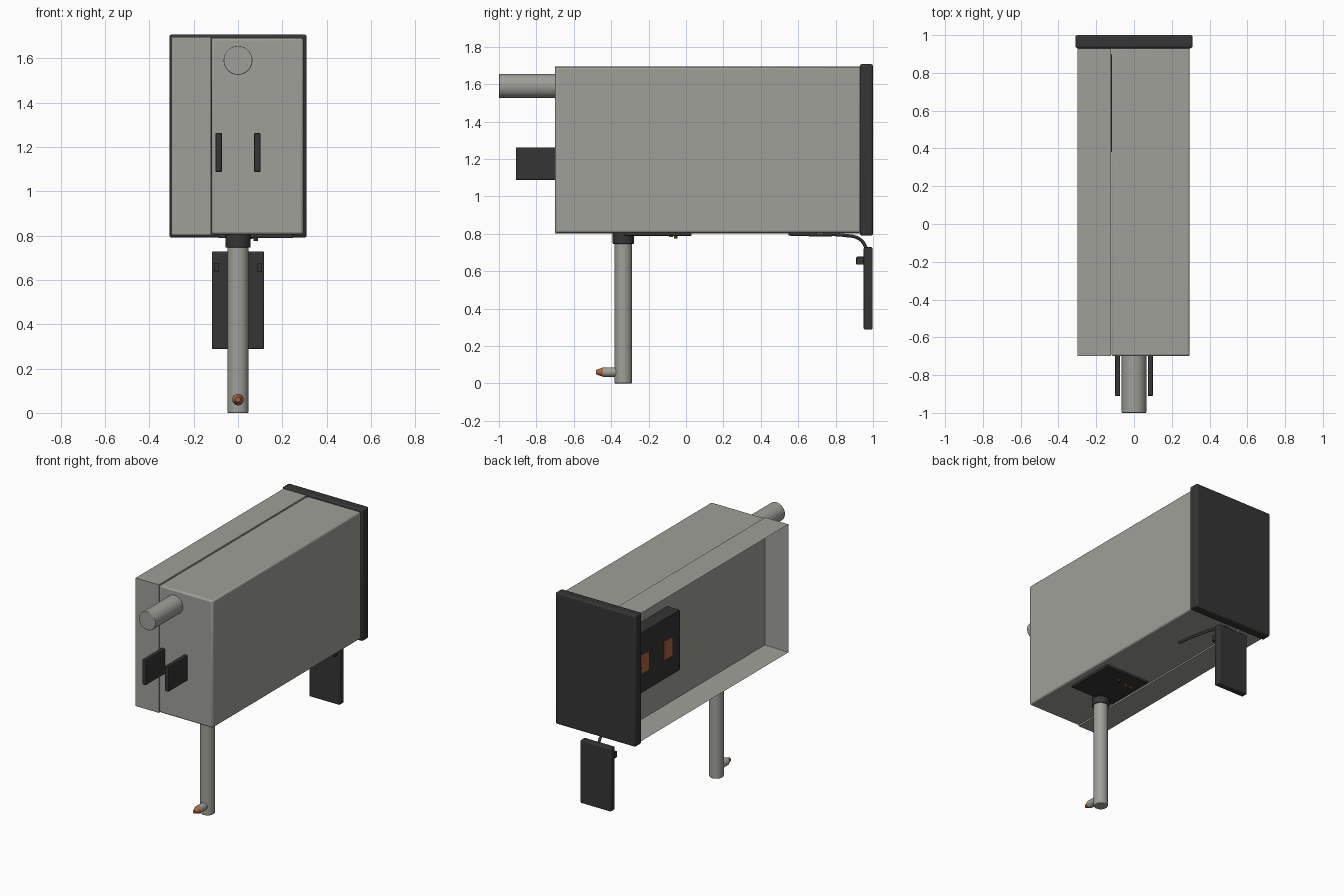
import bpy, bmesh, math
from mathutils import Vector

if "Cube" in bpy.data.objects:
    bpy.data.objects.remove(bpy.data.objects["Cube"], do_unlink=True)


def material(name, rgb):
    m = bpy.data.materials.new(name)
    m.use_nodes = True
    m.diffuse_color = (*rgb, 1)
    m.node_tree.nodes["Principled BSDF"].inputs["Base Color"].default_value = (*rgb, 1)
    return m


GREY = material("warm_grey", (0.35, 0.35, 0.32))
DARK = material("charcoal", (0.035, 0.035, 0.036))
COPPER = material("copper", (0.42, 0.13, 0.06))


def smooth(ob):
    bpy.ops.object.select_all(action='DESELECT')
    ob.select_set(True)
    bpy.context.view_layer.objects.active = ob
    bpy.ops.object.shade_smooth_by_angle(angle=math.radians(35))


def finish(name, bm, mat, bevel=0):
    bmesh.ops.recalc_face_normals(bm, faces=bm.faces)
    me = bpy.data.meshes.new(name)
    bm.to_mesh(me)
    bm.free()
    ob = bpy.data.objects.new(name, me)
    bpy.context.collection.objects.link(ob)
    me.materials.append(mat)
    if bevel:
        mod = ob.modifiers.new("Bevel", 'BEVEL')
        mod.width, mod.segments = bevel, 3
        mod.limit_method = 'ANGLE'
    smooth(ob)
    return ob


def box_mesh(x, y, z):
    bm = bmesh.new()
    bmesh.ops.create_cube(bm, size=1)
    for v in bm.verts:
        v.co = [lo + (c + 0.5) * (hi - lo) for c, (lo, hi) in zip(v.co, (x, y, z))]
    return bm


def box(name, x, y, z, mat, bevel=0):
    return finish(name, box_mesh(x, y, z), mat, bevel)


def rod(name, start, end, r1, mat, r2=None, bevel=0):
    a, b = Vector(start), Vector(end)
    bm = bmesh.new()
    bmesh.ops.create_cone(bm, cap_ends=True, segments=32, radius1=r1,
                          radius2=r1 if r2 is None else r2, depth=(b - a).length)
    rot = (b - a).to_track_quat('Z', 'Y')
    for v in bm.verts:
        v.co = rot @ v.co + (a + b) / 2
    return finish(name, bm, mat, bevel)


# Closed main housing
box("main_housing", (-0.12, 0.295), (-0.7, 0.935), (0.805, 1.692), GREY, 0.012)

# Side tray, hollowed from its open left-hand face
bm = box_mesh((-0.3, -0.121), (-0.7, 0.935), (0.802, 1.695))
bm.faces.ensure_lookup_table()
opening = min(bm.faces, key=lambda f: f.calc_center_median().x)
bmesh.ops.inset_region(bm, faces=[opening], thickness=0.012)
for v in opening.verts:
    v.co.x = -0.125
finish("side_tray", bm, GREY)

# Back panel
box("back_panel", (-0.31, 0.31), (0.93, 1.0), (0.79, 1.707), DARK, 0.012)

# Connector block with contacts inside the tray
box("connector_block", (-0.22, -0.12), (0.38, 0.9), (1.07, 1.49), DARK, 0.004)
for i, y in enumerate((0.51, 0.77)):
    box(f"contact_{i + 1}", (-0.228, -0.215), (y - 0.045, y + 0.045),
        (1.205, 1.335), COPPER, 0.003)

# Front spigot and prongs
rod("front_spigot", (0, -0.69, 1.59), (0, -1, 1.59), 0.065, GREY, bevel=0.004)
for side, s in (("left", 1), ("right", -1)):
    cx = s * 0.087
    box(f"{side}_prong", (cx - 0.014, cx + 0.014), (-0.91, -0.69), (1.087, 1.262), DARK, 0.004)

# Probe post, collar and nozzle
POST_Y = -0.335
rod("probe_post", (0, POST_Y, 0), (0, POST_Y, 0.8), 0.047, GREY, bevel=0.005)
rod("post_collar", (0, POST_Y, 0.745), (0, POST_Y, 0.81), 0.057, DARK, bevel=0.006)
rod("nozzle", (0, POST_Y, 0.06), (0, -0.445, 0.06), 0.026, GREY, bevel=0.003)
rod("nozzle_tip", (0, -0.444, 0.06), (0, -0.482, 0.06), 0.025, COPPER, r2=0.011)

# Underside plate with two studs
box("underside_plate", (-0.09, 0.25), (-0.33, 0.03), (0.789, 0.807), DARK, 0.004)
for i, x in enumerate((-0.045, 0.0)):
    rod(f"plate_stud_{i + 1}", (x, -0.08, 0.79), (x, -0.08, 0.782), 0.011, COPPER)
rod("plate_button", (0.08, -0.055, 0.79), (0.08, -0.055, 0.775), 0.01, DARK)

# Hanging paddle with side lugs
box("paddle", (-0.118, 0.118), (0.95, 0.997), (0.288, 0.728), DARK, 0.007)
for side, s in (("left", 1), ("right", -1)):
    cx = s * 0.098
    box(f"{side}_paddle_lug", (cx - 0.01, cx + 0.01), (0.91, 0.955), (0.635, 0.677), DARK, 0.004)

# Cable from the housing underside to the paddle
curve = bpy.data.curves.new("cable", 'CURVE')
curve.dimensions = '3D'
curve.bevel_depth, curve.bevel_resolution = 0.009, 3
curve.use_fill_caps = True
path = [(0.08, 0.55, 0.798), (0.06, 0.7, 0.794), (0.02, 0.85, 0.791),
        (0, 0.93, 0.77), (0, 0.972, 0.71)]
spline = curve.splines.new('BEZIER')
spline.bezier_points.add(len(path) - 1)
for p, co in zip(spline.bezier_points, path):
    p.co = co
    p.handle_left_type = p.handle_right_type = 'AUTO'
curve.materials.append(DARK)
bpy.context.collection.objects.link(bpy.data.objects.new("cable", curve))
